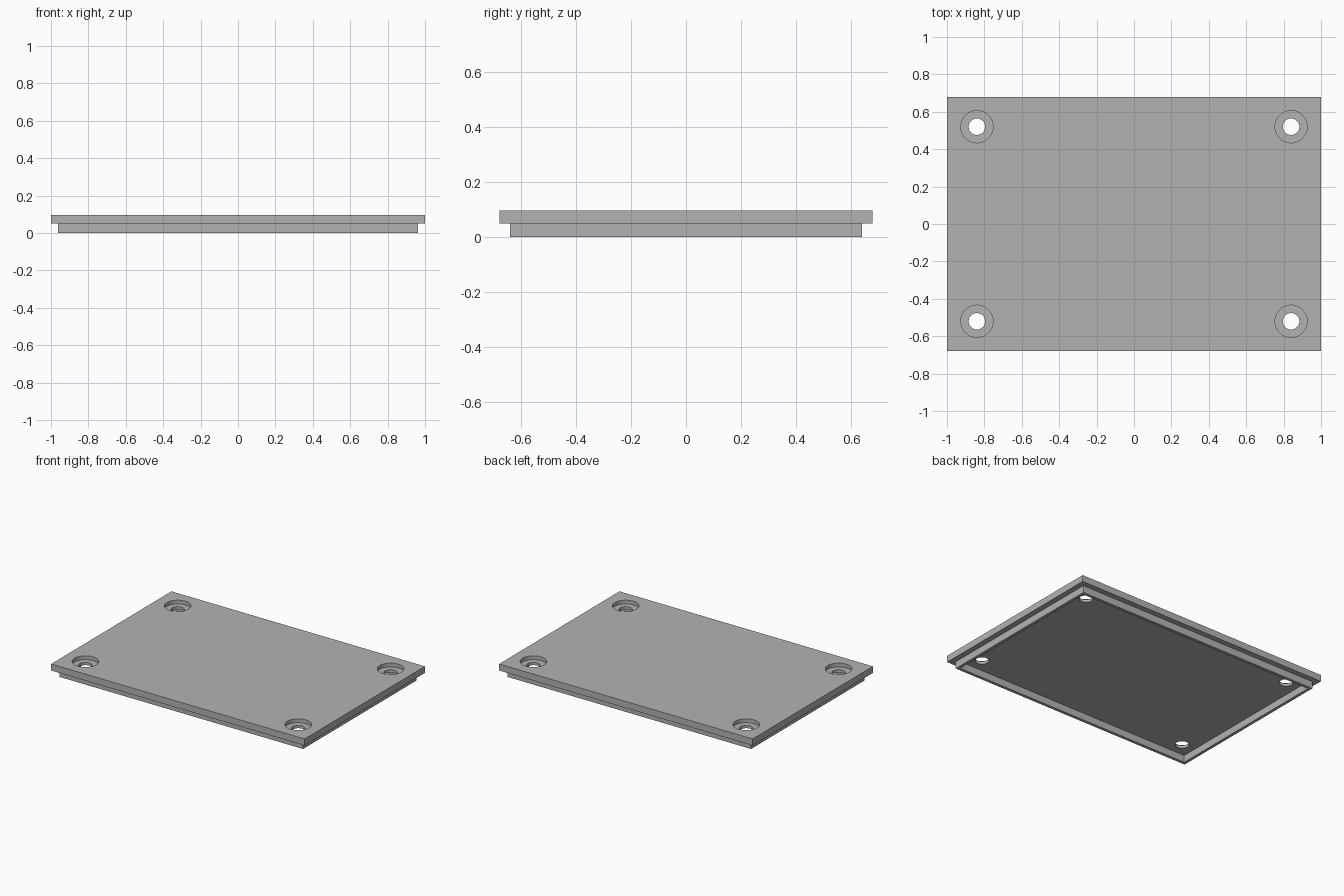
import bpy
import bmesh
from mathutils import Matrix, Vector

cube = bpy.data.objects.get("Cube")
if cube:
    bpy.data.objects.remove(cube, do_unlink=True)

WIDTH, DEPTH, TOP = 2.0, 1.356, 0.097
LIP_Z = 0.05                     # underside of the plate
RIM_GAP, RIM_WALL = 0.055, 0.03
HOLE_X, HOLE_Y = 0.84, 0.52
HOLE_R, BORE_R, BORE_Z = 0.044, 0.086, 0.07

grey = bpy.data.materials.new("plain_grey")
grey.use_nodes = True
grey.diffuse_color = (0.45, 0.45, 0.45, 1)
grey.node_tree.nodes["Principled BSDF"].inputs["Base Color"].default_value = grey.diffuse_color


def add_object(name, bm):
    bmesh.ops.recalc_face_normals(bm, faces=bm.faces)
    mesh = bpy.data.meshes.new(name)
    bm.to_mesh(mesh)
    bm.free()
    mesh.materials.append(grey)
    obj = bpy.data.objects.new(name, mesh)
    bpy.context.collection.objects.link(obj)
    return obj


# Cover plate, with the locating rim drawn down from its underside
bm = bmesh.new()
size = Matrix.Diagonal((WIDTH, DEPTH, TOP - LIP_Z, 1))
bmesh.ops.create_cube(bm, size=1, matrix=Matrix.Translation((0, 0, (TOP + LIP_Z) / 2)) @ size)
bm.normal_update()
under = [f for f in bm.faces if f.normal.z < -0.9]
bmesh.ops.inset_region(bm, faces=under, thickness=RIM_GAP)
ring = bmesh.ops.inset_region(bm, faces=under, thickness=RIM_WALL)["faces"]
rim = bmesh.ops.extrude_face_region(bm, geom=ring)["geom"]
bmesh.ops.delete(bm, geom=[f for f in ring if f.is_valid], context='FACES_ONLY')
bmesh.ops.translate(bm, vec=Vector((0, 0, -LIP_Z)),
                    verts=[v for v in rim if isinstance(v, bmesh.types.BMVert)])
cover = add_object("cover_plate", bm)


# Screw holes with a wide counterbore above each one
def cutter(name, radius, bottom):
    bm = bmesh.new()
    height = 0.2
    for sx in (-1, 1):
        for sy in (-1, 1):
            place = Matrix.Translation((sx * HOLE_X, sy * HOLE_Y, bottom + height / 2))
            bmesh.ops.create_cone(bm, cap_ends=True, segments=64, radius1=radius,
                                  radius2=radius, depth=height, matrix=place)
    obj = add_object(name, bm)
    obj.hide_render = True
    return obj


bpy.context.view_layer.objects.active = cover
cover.select_set(True)
for name, radius, bottom in (("counterbore_cutter", BORE_R, BORE_Z),
                             ("hole_cutter", HOLE_R, -0.05)):
    tool = cutter(name, radius, bottom)
    mod = cover.modifiers.new(name, 'BOOLEAN')
    mod.operation, mod.solver, mod.object = 'DIFFERENCE', 'EXACT', tool
    bpy.ops.object.modifier_apply(modifier=mod.name)
    bpy.data.objects.remove(tool, do_unlink=True)

bpy.ops.object.shade_smooth_by_angle(angle=0.5)
